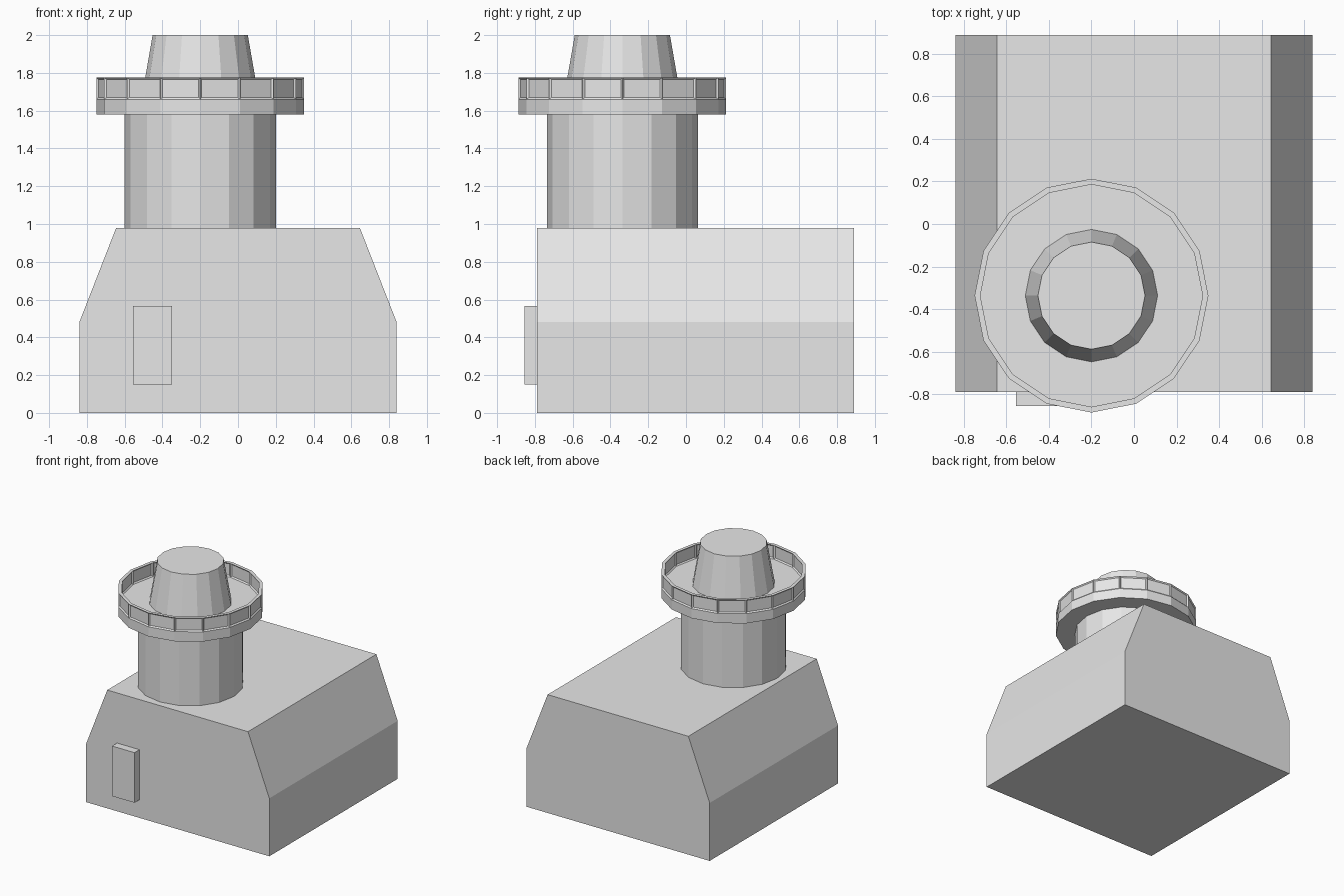
import bpy, bmesh
from math import cos, sin, tau

SIDES = 16
TOWER_X, TOWER_Y = -0.2, -0.337

cube = bpy.data.objects.get("Cube")
if cube:
    bpy.data.objects.remove(cube, do_unlink=True)

grey = bpy.data.materials.new("light_grey")
grey.use_nodes = True
grey.diffuse_color = (0.8, 0.8, 0.8, 1)
grey.node_tree.nodes["Principled BSDF"].inputs["Base Color"].default_value = (0.8, 0.8, 0.8, 1)


def finish(name, bm):
    bmesh.ops.recalc_face_normals(bm, faces=bm.faces)
    mesh = bpy.data.meshes.new(name)
    bm.to_mesh(mesh)
    bm.free()
    mesh.materials.append(grey)
    obj = bpy.data.objects.new(name, mesh)
    bpy.context.collection.objects.link(obj)
    return obj


def extrude_profile(name, profile, y0, y1):
    """Solid from an x-z outline pushed along y."""
    bm = bmesh.new()
    face = bm.faces.new([bm.verts.new((x, y0, z)) for x, z in profile])
    result = bmesh.ops.extrude_face_region(bm, geom=[face], use_keep_orig=True)
    moved = [v for v in result["geom"] if isinstance(v, bmesh.types.BMVert)]
    bmesh.ops.translate(bm, verts=moved, vec=(0, y1 - y0, 0))
    return finish(name, bm)


def lathe(profile):
    """Faceted solid of rings (radius, height), capped at both ends."""
    bm = bmesh.new()
    angles = [tau * i / SIDES for i in range(SIDES)]
    rings = [[bm.verts.new((TOWER_X + r * cos(a), TOWER_Y + r * sin(a), z))
              for a in angles] for r, z in profile]
    for low, high in zip(rings, rings[1:]):
        for i in range(SIDES):
            j = (i + 1) % SIDES
            bm.faces.new((low[i], low[j], high[j], high[i]))
    bm.faces.new(rings[0][::-1])
    bm.faces.new(rings[-1])
    bmesh.ops.recalc_face_normals(bm, faces=bm.faces)
    bm.normal_update()
    return bm


# Main block with sloping shoulders
half = [(0.84, 0), (0.84, 0.48), (0.645, 0.98)]
extrude_profile("body", half + [(-x, z) for x, z in reversed(half)], -0.79, 0.89)

# Door slab on the front
extrude_profile("door", [(-0.555, 0.15), (-0.35, 0.15), (-0.35, 0.565), (-0.555, 0.565)],
                -0.855, -0.78)

# Round tower shaft
finish("tower", lathe([(0.4, 0.97), (0.4, 1.59)]))

# Gallery: floor slab and parapet, with recessed panels inside and out
FLOOR = 1.66
gallery = lathe([(0.55, 1.58), (0.55, FLOOR), (0.55, 1.775), (0.523, 1.775), (0.523, FLOOR)])
panels = [f for f in gallery.faces
          if abs(f.normal.z) < 0.1 and f.calc_center_median().z > FLOOR]
bmesh.ops.inset_individual(gallery, faces=panels, thickness=0.01, depth=-0.009,
                           use_even_offset=True)
finish("gallery", gallery)

# Tapered cap
finish("cap", lathe([(0.313, FLOOR - 0.01), (0.252, 2)]))
